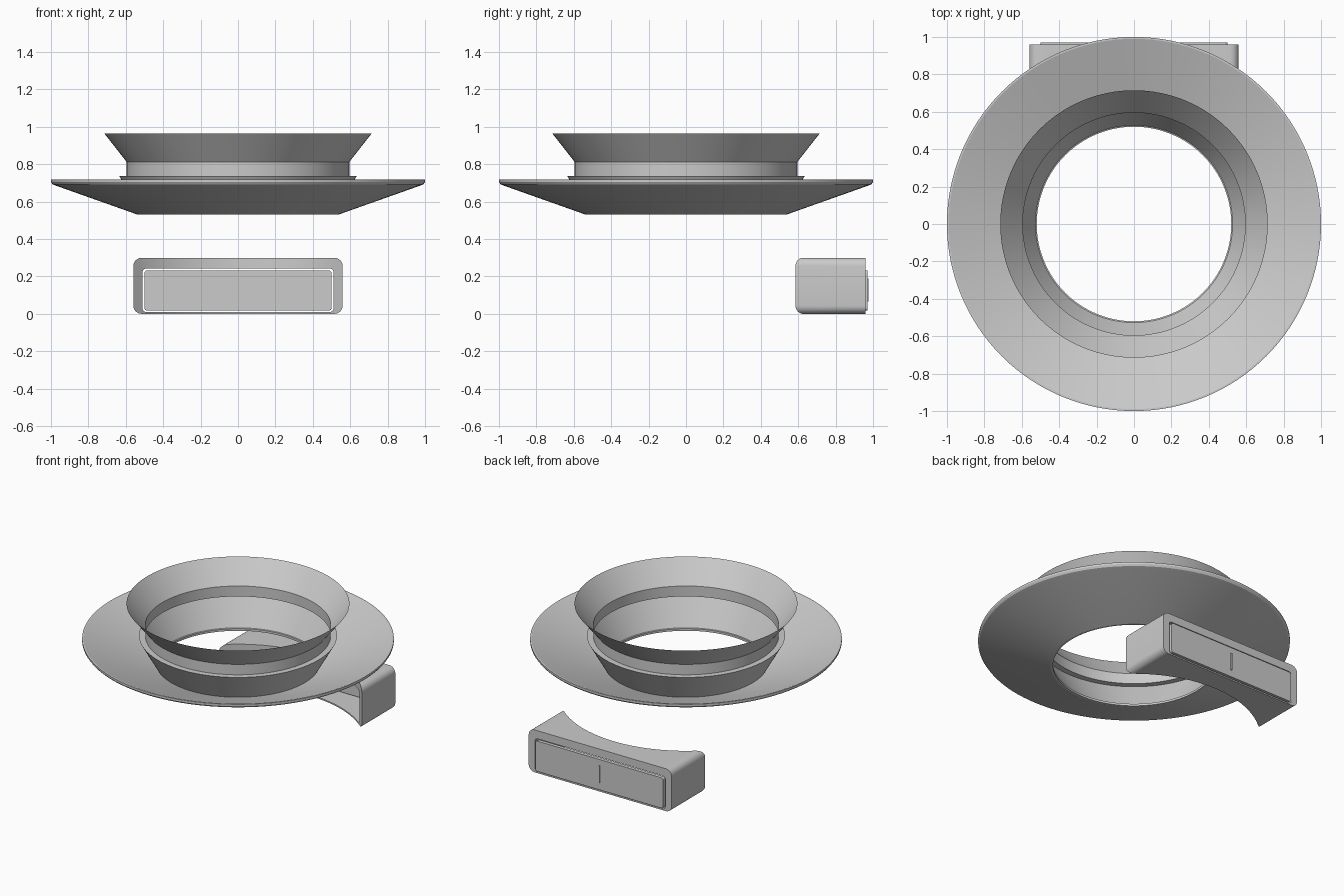
import bpy, bmesh, math

if "Cube" in bpy.data.objects:
    bpy.data.objects.remove(bpy.data.objects["Cube"])

SEG = 128


def finish(bm, name, angle=30):
    bmesh.ops.recalc_face_normals(bm, faces=bm.faces)
    me = bpy.data.meshes.new(name)
    bm.to_mesh(me)
    bm.free()
    ob = bpy.data.objects.new(name, me)
    bpy.context.collection.objects.link(ob)
    bpy.ops.object.select_all(action='DESELECT')
    ob.select_set(True)
    bpy.context.view_layer.objects.active = ob
    bpy.ops.object.shade_smooth_by_angle(angle=math.radians(angle))
    return ob


def bridge(bm, a, b):
    n = len(a)
    for i in range(n):
        j = (i + 1) % n
        bm.faces.new((a[i], a[j], b[j], b[i]))


def lathe(name, profile, closed=False):
    bm = bmesh.new()
    rings = []
    for r, z in profile:
        rings.append([bm.verts.new((r * math.cos(2 * math.pi * i / SEG),
                                    r * math.sin(2 * math.pi * i / SEG), z))
                      for i in range(SEG)])
    for a, b in zip(rings, rings[1:]):
        bridge(bm, a, b)
    if closed:
        bridge(bm, rings[-1], rings[0])
    return finish(bm, name, 15)


def rounded_rect(w, z0, z1, r, steps=24, arc=6):
    """Outline in x-z; the long sides are divided so they can follow a curve."""
    pts = []
    corners = [(w - r, z1 - r, 0), (-w + r, z1 - r, 90),
               (-w + r, z0 + r, 180), (w - r, z0 + r, 270)]
    for k, (cx, cz, start) in enumerate(corners):
        for i in range(arc + 1):
            a = math.radians(start + 90 * i / arc)
            pts.append((cx + r * math.cos(a), cz + r * math.sin(a)))
        if k in (0, 2):
            x, z = pts[-1]
            for i in range(1, steps):
                pts.append((x + (-2 * x) * i / steps, z))
    return pts


def loop(bm, pts, yfun):
    return [bm.verts.new((x, yfun(x), z)) for x, z in pts]


def plate(name, pts, y0, y1):
    bm = bmesh.new()
    a, b = loop(bm, pts, lambda x: y0), loop(bm, pts, lambda x: y1)
    bridge(bm, a, b)
    bm.faces.new(a)
    bm.faces.new(b)
    return finish(bm, name)


# Flared collar with a stepped neck and tapered throat
lathe("flared_collar", [(0.715, 0.965), (0.595, 0.812), (0.595, 0.738),
                        (0.635, 0.738), (0.52, 0.535)])

# Shallow conical dish with a thin rounded rim
lathe("dish", [(0.52, 0.53), (0.535, 0.53), (0.975, 0.686), (0.992, 0.693),
               (1.0, 0.705), (1.0, 0.718), (0.99, 0.718), (0.52, 0.545)], closed=True)

# Open box frame whose inner side is hollowed by a cylinder
arc_back = lambda x: math.sqrt(0.81 ** 2 - x * x)
flat_front = lambda x: 0.96
outer = rounded_rect(0.56, 0.0, 0.30, 0.045)
inner = rounded_rect(0.51, 0.01, 0.243, 0.02)
bm = bmesh.new()
loops = [loop(bm, outer, arc_back), loop(bm, outer, flat_front),
         loop(bm, inner, flat_front), loop(bm, inner, arc_back)]
for k in range(4):
    bridge(bm, loops[k], loops[(k + 1) % 4])
finish(bm, "box_frame")

# Loose front panel set in the opening, and its central grip
plate("front_panel", rounded_rect(0.50, 0.017, 0.232, 0.015), 0.945, 0.97)
plate("panel_grip", rounded_rect(0.006, 0.065, 0.19, 0.004, steps=2), 0.938, 0.977)
